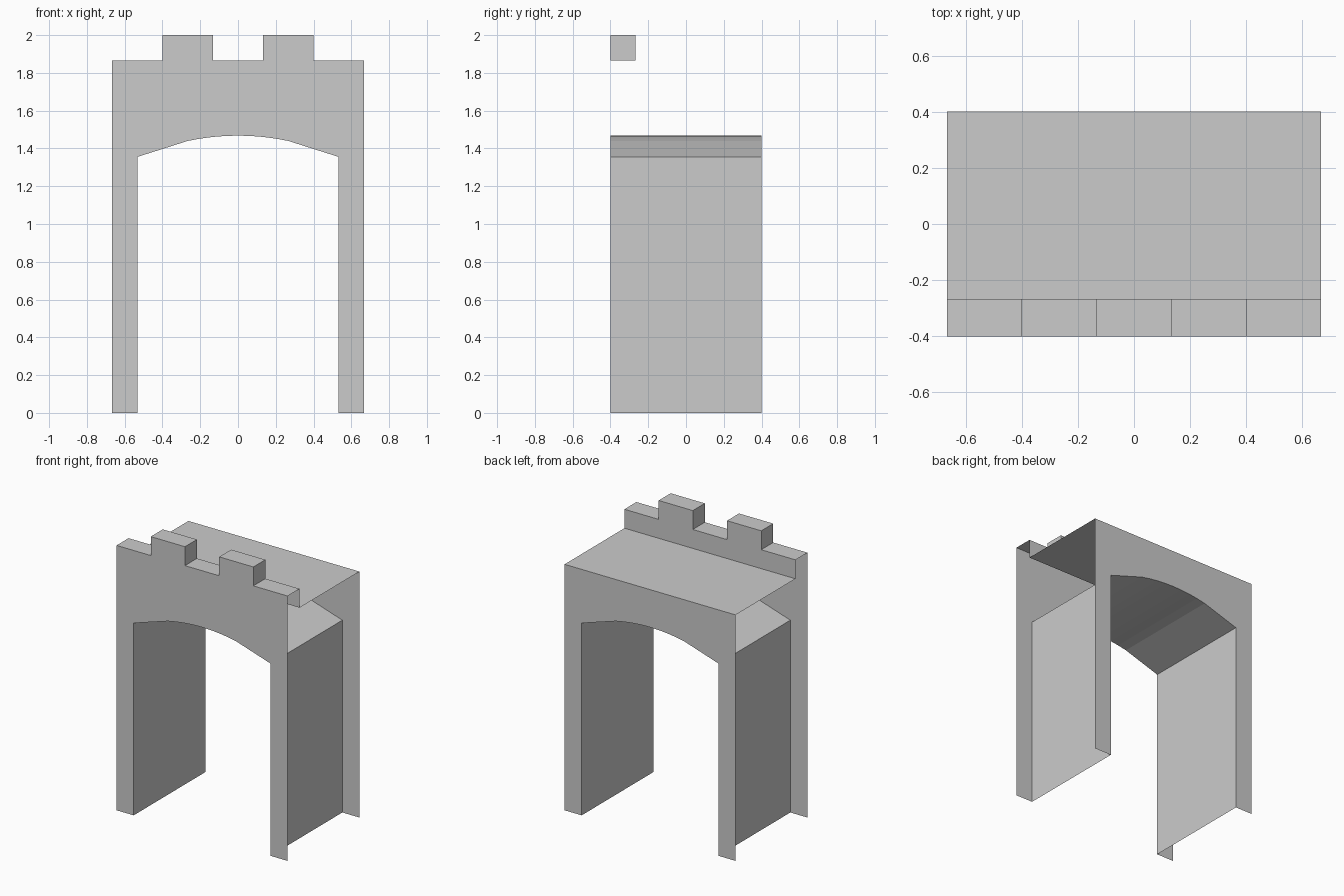
import bpy
import bmesh

cube = bpy.data.objects.get("Cube")
if cube:
    bpy.data.objects.remove(cube, do_unlink=True)

stone = bpy.data.materials.new("grey_stone")
stone.use_nodes = True
GREY = (0.6, 0.6, 0.6, 1.0)
stone.diffuse_color = GREY
stone.node_tree.nodes["Principled BSDF"].inputs["Base Color"].default_value = GREY

U = 2 / 15                     # module of the gate
FRONT, BACK = -3 * U, 3 * U
PARAPET = FRONT + U            # rear of the battlement
HALF, OPENING = 5 * U, 4 * U   # half widths
ROOF, WALK, TOP = 13 * U, 14 * U, 15 * U
SPRING, CROWN = 1.355, 1.468


def mirrored(half):
    """Complete a profile given from its left end to the middle."""
    right = [(-x, z) for x, z in reversed(half) if x < 0]
    return half + right


def add_object(name, faces):
    """Make one object from a list of polygons."""
    bm = bmesh.new()
    for points in faces:
        bm.faces.new([bm.verts.new(p) for p in points])
    bmesh.ops.remove_doubles(bm, verts=bm.verts, dist=1e-5)
    mesh = bpy.data.meshes.new(name)
    bm.to_mesh(mesh)
    bm.free()
    mesh.materials.append(stone)
    obj = bpy.data.objects.new(name, mesh)
    bpy.context.collection.objects.link(obj)
    return obj


def sheet(name, profile, y, facing_front=True):
    """Flat upright panel; the profile runs clockwise seen from the front."""
    points = [(x, y, z) for x, z in profile]
    add_object(name, [points[::-1] if facing_front else points])


def strip(name, path, y0, y1):
    """Sweep an open path along y; left to right gives upward normals."""
    add_object(name, [[(ax, y0, az), (bx, y0, bz), (bx, y1, bz), (ax, y1, az)]
                      for (ax, az), (bx, bz) in zip(path, path[1:])])


# Shallow arch: straight haunches and a curved crown
rise = CROWN - SPRING
curve = [(-i * U / 2, CROWN - rise * (i / 8) ** 2) for i in range(4, -1, -1)]
arch = mirrored([(-OPENING, SPRING)] + curve)
opening = [(-OPENING, 0)] + arch + [(OPENING, 0)]

# Battlement skyline with two merlons
skyline = mirrored([(-HALF, WALK), (-3 * U, WALK), (-3 * U, TOP),
                    (-U, TOP), (-U, WALK)])
flat_top = [(-HALF, ROOF), (HALF, ROOF)]


def wall(top):
    """Gate outline with the arched opening left out."""
    return [(-HALF, 0)] + top + [(HALF, 0)] + opening[::-1]


# Facades
sheet("front_wall", wall(skyline), FRONT)
sheet("back_wall", wall(flat_top), BACK, facing_front=False)

# Passage walls and vault, facing into the passage
strip("passage_walls_and_vault", opening[::-1], FRONT, BACK)

# Roof deck behind the battlement
strip("roof_deck", flat_top, PARAPET, BACK)

# Battlement top, merlon sides and rear face
strip("battlement_top", skyline, FRONT, PARAPET)
sheet("battlement_rear", [flat_top[0]] + skyline + [flat_top[1]],
      PARAPET, facing_front=False)
